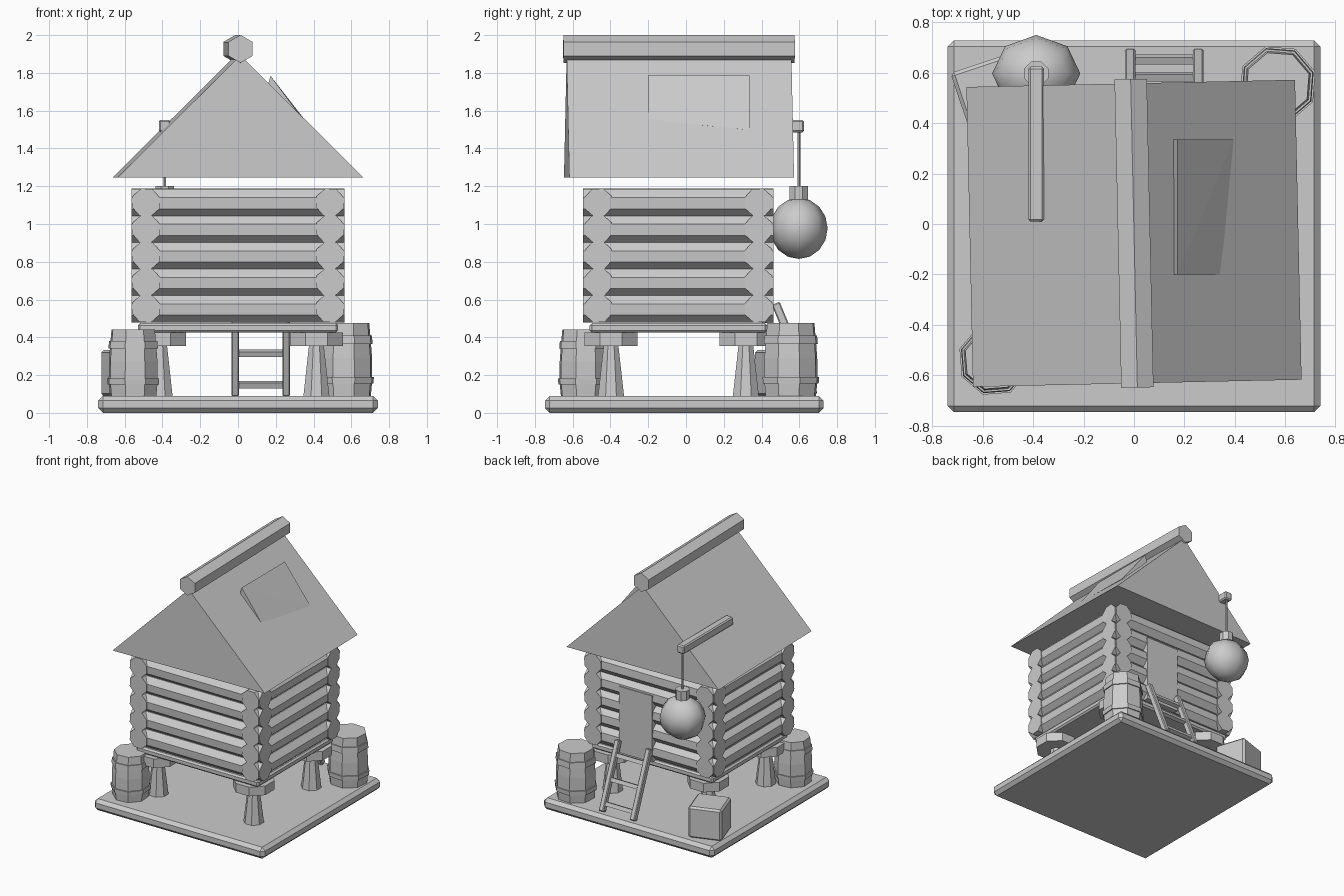
import bpy, bmesh, math
from mathutils import Matrix, Vector

if "Cube" in bpy.data.objects:
    bpy.data.objects.remove(bpy.data.objects["Cube"])

grey = bpy.data.materials.new("plain_grey")
grey.diffuse_color = (0.6, 0.6, 0.6, 1)
grey.use_nodes = True
grey.node_tree.nodes["Principled BSDF"].inputs["Base Color"].default_value = grey.diffuse_color


def finish(name, bm, matrix=None):
    if matrix is not None:
        bm.transform(matrix)
    bmesh.ops.recalc_face_normals(bm, faces=bm.faces)
    me = bpy.data.meshes.new(name)
    bm.to_mesh(me)
    bm.free()
    me.materials.append(grey)
    ob = bpy.data.objects.new(name, me)
    bpy.context.collection.objects.link(ob)
    return ob


def box(name, size, loc, rot=None, bevel=0.0):
    bm = bmesh.new()
    bmesh.ops.create_cube(bm, size=1)
    bmesh.ops.scale(bm, vec=size, verts=bm.verts)
    if bevel:
        bmesh.ops.bevel(bm, geom=bm.edges[:], offset=bevel, segments=1, affect='EDGES')
    m = Matrix.Translation(loc)
    return finish(name, bm, m @ rot if rot else m)


def lathe(name, profile, loc, sides=8, turn=0.5, rot=None):
    """Stack of rings from (radius, height) pairs, capped at both ends."""
    bm = bmesh.new()
    rings = []
    for r, z in profile:
        rings.append([bm.verts.new((r * math.cos(2 * math.pi * (i + turn) / sides),
                                    r * math.sin(2 * math.pi * (i + turn) / sides), z))
                      for i in range(sides)])
    for a, b in zip(rings, rings[1:]):
        for i in range(sides):
            j = (i + 1) % sides
            bm.faces.new((a[i], a[j], b[j], b[i]))
    bm.faces.new(rings[0])
    bm.faces.new(rings[-1])
    m = Matrix.Translation(loc)
    return finish(name, bm, m @ rot if rot else m)


def hull(name, points, matrix=None):
    bm = bmesh.new()
    for p in points:
        bm.verts.new(p)
    bmesh.ops.convex_hull(bm, input=bm.verts)
    return finish(name, bm, matrix)


def rz(deg):
    return Matrix.Rotation(math.radians(deg), 4, 'Z')


CY = -0.04  # hut centre along y
ALONG_X = Matrix.Rotation(math.pi / 2, 4, 'Y')
ALONG_Y = Matrix.Rotation(-math.pi / 2, 4, 'X')

# Ground slab and hut floor
box("base", (1.48, 1.475, 0.09), (0, -0.009, 0.045), bevel=0.025)
box("floor", (1.06, 0.94, 0.05), (0, CY, 0.45), bevel=0.012)

# Stilts with wide caps
for sx in (-1, 1):
    for sy in (-1, 1):
        loc = (sx * 0.415, CY + sy * 0.357, 0)
        lathe("stilt", [(0.075, 0.085), (0.042, 0.36)], loc)
        lathe("stilt_cap", [(0.152, 0.355), (0.152, 0.426)], loc)

# Log walls
for k in range(5):
    z = 0.552 + k * 0.1405
    for s in (-1, 1):
        lathe("long_log", [(0.078, -0.564), (0.078, 0.564)],
              (0, CY + s * 0.424, z), turn=0.58, rot=ALONG_X)
        lathe("side_log", [(0.078, -0.504), (0.078, 0.504)],
              (s * 0.487, CY, z), turn=0.58, rot=ALONG_Y)

# Door on the back wall
box("door", (0.29, 0.06, 0.52), (0.115, 0.433, 0.735))

# Ladder leaning on the doorway
foot, top = Vector((0, 0.675, 0.095)), Vector((0, 0.475, 0.58))
lean = (top - foot).to_track_quat('Z', 'X').to_matrix().to_4x4()
tilt = Matrix.Rotation(math.atan2(foot.y - top.y, top.z - foot.z), 4, 'X')
for x in (-0.015, 0.255):
    mid = (foot + top) / 2
    box("ladder_rail", (0.04, 0.045, (top - foot).length), (x, mid.y, mid.z), tilt, 0.006)
for z in (0.15, 0.315, 0.48):
    y = foot.y + (top.y - foot.y) * (z - foot.z) / (top.z - foot.z)
    box("ladder_rung", (0.25, 0.03, 0.03), (0.12, y, z), tilt)

# Barrels with two hoops
for name, x, y, s, turn in (("tall_barrel", 0.57, 0.555, 1.0, 0.4),
                            ("short_barrel", -0.555, -0.54, 0.92, 0.6)):
    h = 0.387 if s == 1 else 0.352
    t = h / 0.387

    def prof(pts):
        return [(r * s, 0.09 + q * t) for r, q in pts]
    lathe(name, prof([(0.14, 0), (0.148, 0.08), (0.147, 0.2), (0.14, 0.29), (0.131, 0.387)]),
          (x, y, 0), turn=turn)
    lathe(name + "_hoop", prof([(0.155, 0.065), (0.157, 0.1)]), (x, y, 0), turn=turn)
    lathe(name + "_hoop", prof([(0.15, 0.275), (0.146, 0.32)]), (x, y, 0), turn=turn)

# Crate
box("crate", (0.25, 0.25, 0.245), (-0.57, 0.52, 0.21), rz(18.5), 0.014)

# Solid gable roof, turned slightly, with a ridge beam
turned = Matrix.Translation((0, -0.037, 0)) @ rz(1.25)
hull("roof", [(x, y, z) for y in (-0.595, 0.595)
              for x, z in ((-0.652, 1.245), (0.652, 1.245), (0, 1.893))], turned)
lathe("ridge_beam", [(0.074, -0.612), (0.074, 0.612)], (0, -0.037, 1.927),
      sides=6, turn=0.5, rot=rz(1.25) @ ALONG_Y)

# Patch board on the right roof slope
hull("roof_patch", [(0.172, -0.2, 1.785), (0.172, 0.335, 1.785),
                    (0.152, -0.2, 1.71), (0.152, 0.335, 1.71),
                    (0.345, -0.2, 1.552), (0.395, 0.335, 1.498),
                    (0.30, -0.2, 1.55), (0.34, 0.335, 1.50)])

# Hanging lantern on its arm
box("lantern_arm", (0.063, 0.615, 0.065), (-0.388, 0.317, 1.518), bevel=0.009)
lathe("lantern_cord", [(0.008, 1.19), (0.008, 1.5)], (-0.388, 0.597, 0), sides=6)
lathe("lantern_cap", [(0.052, 1.12), (0.052, 1.2)], (-0.388, 0.597, 0))
bm = bmesh.new()
bmesh.ops.create_uvsphere(bm, u_segments=8, v_segments=8, radius=1)
for f in bm.faces:
    f.smooth = True
finish("lantern_globe", bm, Matrix.Translation((-0.388, 0.597, 0.977))
       @ Matrix.Diagonal((0.175, 0.153, 0.162, 1)))
